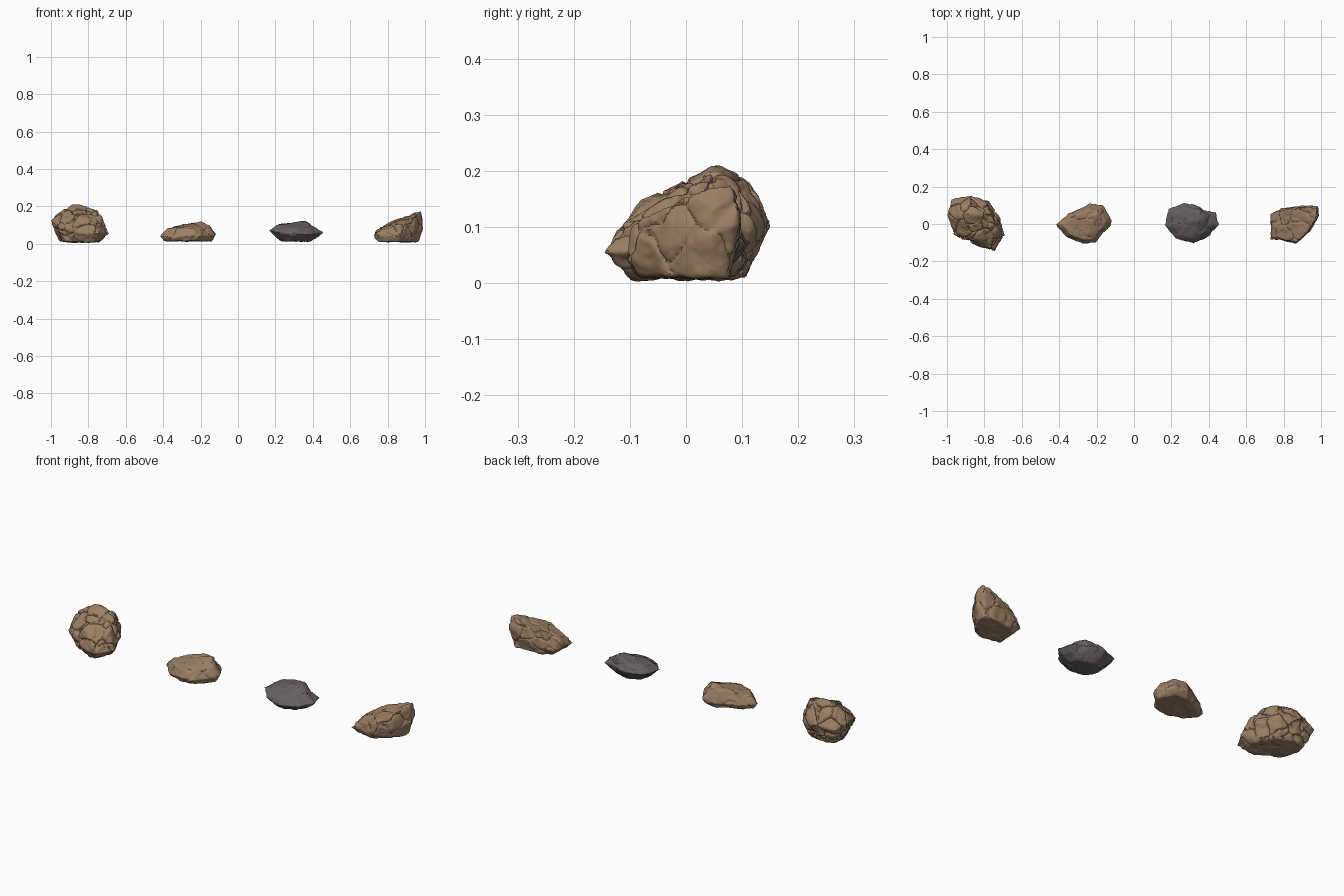
import bpy
import bmesh
from mathutils import Vector, noise

if "Cube" in bpy.data.objects:
    bpy.data.objects.remove(bpy.data.objects["Cube"])

CM = 0.01


def make_material(name, rgb):
    mat = bpy.data.materials.new(name)
    mat.use_nodes = True
    colour = (*rgb, 1.0)
    mat.diffuse_color = colour
    mat.node_tree.nodes["Principled BSDF"].inputs["Base Color"].default_value = colour
    return mat


brown = make_material("brown stone", (0.33, 0.215, 0.13))
grey = make_material("grey stone", (0.13, 0.115, 0.12))


def hull_mesh(name, points):
    """Convex block around the given points."""
    bm = bmesh.new()
    for p in points:
        bm.verts.new(p)
    result = bmesh.ops.convex_hull(bm, input=bm.verts)
    loose = {g for g in result["geom_interior"] + result["geom_unused"]
             if isinstance(g, bmesh.types.BMVert)}
    bmesh.ops.delete(bm, geom=list(loose), context="VERTS")
    bmesh.ops.recalc_face_normals(bm, faces=bm.faces)
    mesh = bpy.data.meshes.new(name)
    bm.to_mesh(mesh)
    bm.free()
    return mesh


def weather(mesh, seed, roughness, cracks):
    """Broad lumps, fine grain and thin cracks, pushed along the normals."""
    offset = Vector((seed, seed * 2, seed * 3))
    moves = []
    for v in mesh.vertices:
        p = v.co + offset
        lumps = noise.noise(p * 13) * 0.9 + noise.noise(p * 30) * 0.5
        grain = noise.fractal(p * 60, 0.9, 2.0, 3) * 0.22
        warped = p + noise.noise_vector(p * 14) * 0.025
        near, second = noise.voronoi(warped * 11)[0][:2]
        crack = max(0.0, 1 - (second - near) / 0.09)
        if v.normal.z < -0.5:
            crack *= 0.3
        moves.append(v.normal * ((lumps + grain) * roughness - crack * cracks))
    for v, move in zip(mesh.vertices, moves):
        v.co += move


def fit(mesh, low, high):
    """Stretch the mesh to fill an exact box."""
    for axis in range(3):
        values = [v.co[axis] for v in mesh.vertices]
        start, span = min(values), max(values) - min(values)
        for v in mesh.vertices:
            share = (v.co[axis] - start) / span
            v.co[axis] = low[axis] + share * (high[axis] - low[axis])


def rock(name, centre_x, rim, peak, crown, base, floor, material, seed,
         dents=(), roughness=0.008, cracks=0.006):
    """Rim points are (x, y, rim height, shoulder height) in hundredths."""
    points = [Vector(peak) * CM]
    for x, y, mid, top in rim:
        points.append(Vector((x, y, mid)) * CM)
        points.append(Vector((x * crown, y * crown, top)) * CM)
        points.append(Vector((x * base, y * base, floor)) * CM)
    low = [min(p[i] for p in points) for i in range(3)]
    high = [max(p[i] for p in points) for i in range(3)]

    obj = bpy.data.objects.new(name, hull_mesh(name, points))
    bpy.context.collection.objects.link(obj)
    remesh = obj.modifiers.new("even surface", "REMESH")
    remesh.mode = "VOXEL"
    remesh.voxel_size = 0.005
    soften = obj.modifiers.new("worn edges", "SMOOTH")
    soften.iterations = 6
    depsgraph = bpy.context.evaluated_depsgraph_get()
    mesh = bpy.data.meshes.new_from_object(obj.evaluated_get(depsgraph))
    obj.modifiers.clear()
    obj.data = mesh
    mesh.name = name

    # Hollows pull the nearby surface towards the core
    core = (Vector(low) + Vector(high)) / 2
    for x, y, z, radius, depth in dents:
        spot = Vector((x, y, z)) * CM
        for v in mesh.vertices:
            near = max(0.0, 1 - (v.co - spot).length / (radius * CM))
            v.co += (core - v.co).normalized() * near * depth * CM
    mesh.update()
    weather(mesh, seed, roughness, cracks)
    fit(mesh, low, high)
    obj.location.x = centre_x
    mesh.materials.clear()
    mesh.materials.append(material)

    bpy.ops.object.select_all(action="DESELECT")
    obj.select_set(True)
    bpy.context.view_layer.objects.active = obj
    bpy.ops.object.shade_smooth_by_angle(angle=0.7)


# Tall boulder
rock("tall_boulder", -0.845,
     [(-15.5, 5, 12, 16), (-13, 13, 10, 16), (-3, 15, 10, 18), (7, 12, 9, 18),
      (13, 3, 8, 18), (15.5, -6, 5, 14), (10, -14.5, 5, 10), (-1, -11, 5, 14),
      (-12, -6, 9, 13)],
     (-4, 5.5, 21), 0.76, 0.72, 0.3, brown, 3,
     dents=[(2, 12, 18, 6, 2)], roughness=0.009, cracks=0.008)

# Low wedge stone
rock("low_stone", -0.267,
     [(-15, 0, 4, 8), (-8, 6, 4, 10), (3, 11, 4, 11), (10, 10, 4, 11),
      (15, 2, 5, 10), (13, -3, 4, 9), (6, -9.5, 4, 8), (0, -10.5, 4, 8),
      (-9, -7, 3, 8)],
     (7, 5, 12), 0.76, 0.84, 1, brown, 8,
     dents=[(13, -6, 5, 6, 1.5)], roughness=0.006, cracks=0.004)

# Dark slab with a notch at the back
rock("dark_stone", 0.31,
     [(-14.5, -1, 7, 10), (-12, 8, 7, 10), (-4, 11.5, 7, 11), (5, 9.5, 7, 12),
      (13.5, 6.5, 6, 9), (14.5, 0, 6, 9), (10, -6, 5, 9), (1, -10.5, 5, 8),
      (-9, -7.5, 6, 9)],
     (5, 3, 12.3), 0.72, 0.55, 1, grey, 14,
     dents=[(10, 9, 8, 6, 2.5), (12, 3, 9, 5, 1.5)], roughness=0.006, cracks=0.003)

# Leaning stone rising to one corner
rock("leaning_stone", 0.858,
     [(-13, -8, 3, 6), (-13, 5.5, 4, 7), (-7, 8.5, 5, 11), (5, 10, 9, 15),
      (12.5, 9.5, 13, 17), (13.2, 5, 8, 17), (9, -3, 6, 14), (1, -10.5, 4, 10),
      (-4, -8, 3, 9)],
     (12, 8, 17.5), 0.9, 0.8, 0.6, brown, 21,
     dents=[(5, 3, 16, 6, 2), (-9, -9, 5, 5, 1)], roughness=0.007, cracks=0.005)
